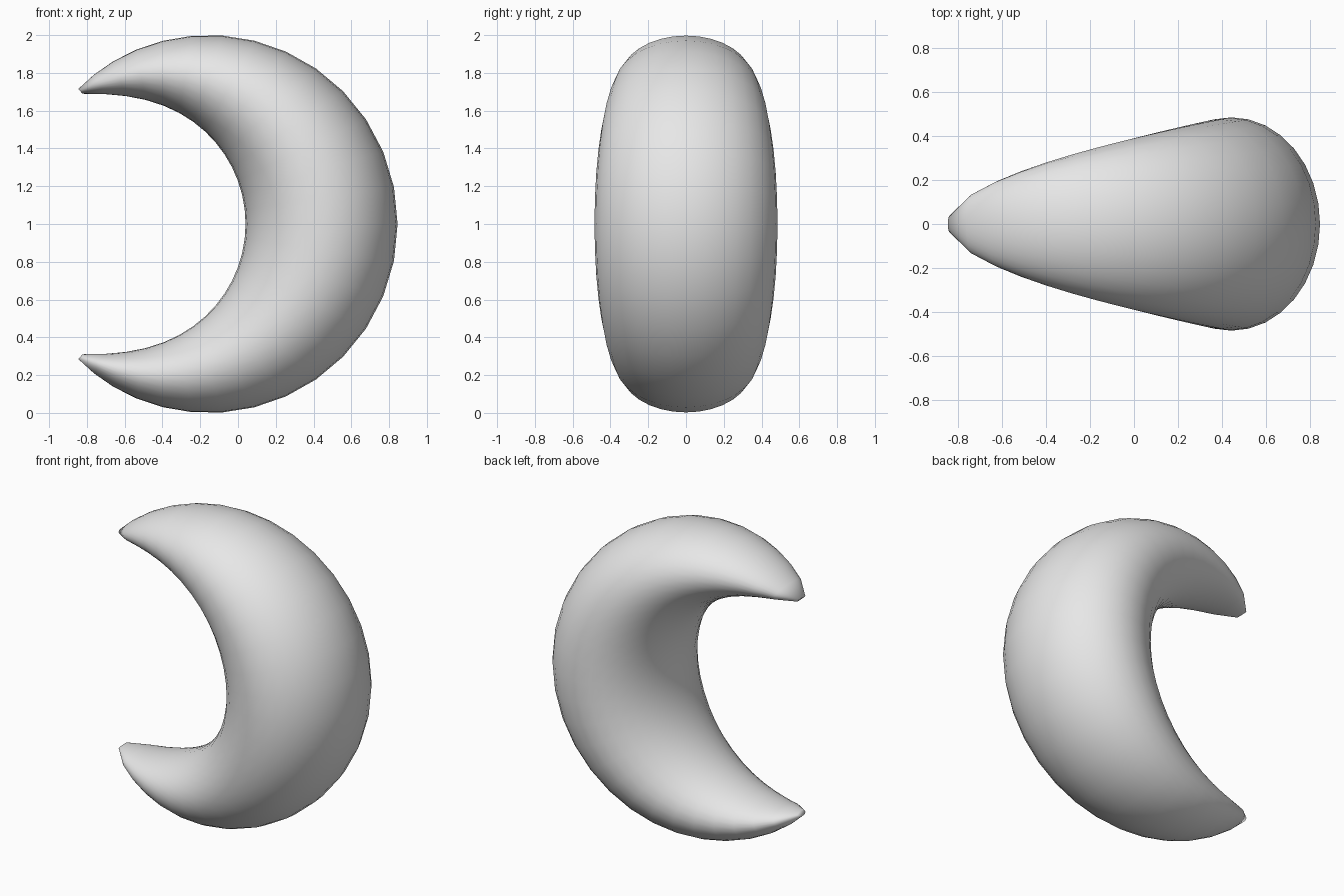
import bpy
import bmesh
from math import sin, cos, pi, radians
from mathutils import Vector

cube = bpy.data.objects.get("Cube")
if cube:
    bpy.data.objects.remove(cube, do_unlink=True)

SIDES = 32
HALF_STEPS = 14
END_ANGLE = radians(134)


def polar(cx, radius, angle):
    return Vector((cx + radius * cos(angle), 0, 1 + radius * sin(angle)))


def section(s):
    """Outer and inner edge points and half thickness; s runs -1..1 tip to tip."""
    a = abs(s)
    angle = END_ANGLE * s
    outer = polar(-0.155, 1 - 0.006 * a ** 14, angle)
    inner = polar(-0.627, 0.667 + 0.05 * a ** 14, angle * (0.6 + 0.19 * a ** 4))
    middle = (outer + inner) / 2
    along = max((middle.x + 0.845) / 1.29, 0.001)
    return outer, middle, 0.485 * along ** 0.52


# Ring positions, slightly closer together towards the tips
steps = []
for i in range(-HALF_STEPS, HALF_STEPS + 1):
    u = i / HALF_STEPS
    steps.append(u * (1.18 - 0.18 * u * u))

# Crescent body: elliptical rings swept between the two arcs
bm = bmesh.new()
rings = []
for s in steps:
    outer, middle, depth = section(s)
    ring = []
    for k in range(SIDES):
        t = 2 * pi * k / SIDES
        ring.append(bm.verts.new(middle + (outer - middle) * cos(t)
                                 + Vector((0, depth * sin(t), 0))))
    rings.append(ring)
for lower, upper in zip(rings, rings[1:]):
    for k in range(SIDES):
        n = (k + 1) % SIDES
        bm.faces.new((lower[k], lower[n], upper[n], upper[k]))

# Close both tips
bm.faces.new(rings[0])
bm.faces.new(rings[-1])
bmesh.ops.recalc_face_normals(bm, faces=bm.faces)
for face in bm.faces:
    face.smooth = True

mesh = bpy.data.meshes.new("crescent_body")
bm.to_mesh(mesh)
bm.free()
body = bpy.data.objects.new("crescent_body", mesh)
bpy.context.collection.objects.link(body)

# Plain light grey
grey = bpy.data.materials.new("light_grey")
grey.use_nodes = True
colour = (0.8, 0.8, 0.8, 1)
grey.diffuse_color = colour
grey.node_tree.nodes["Principled BSDF"].inputs["Base Color"].default_value = colour
mesh.materials.append(grey)
